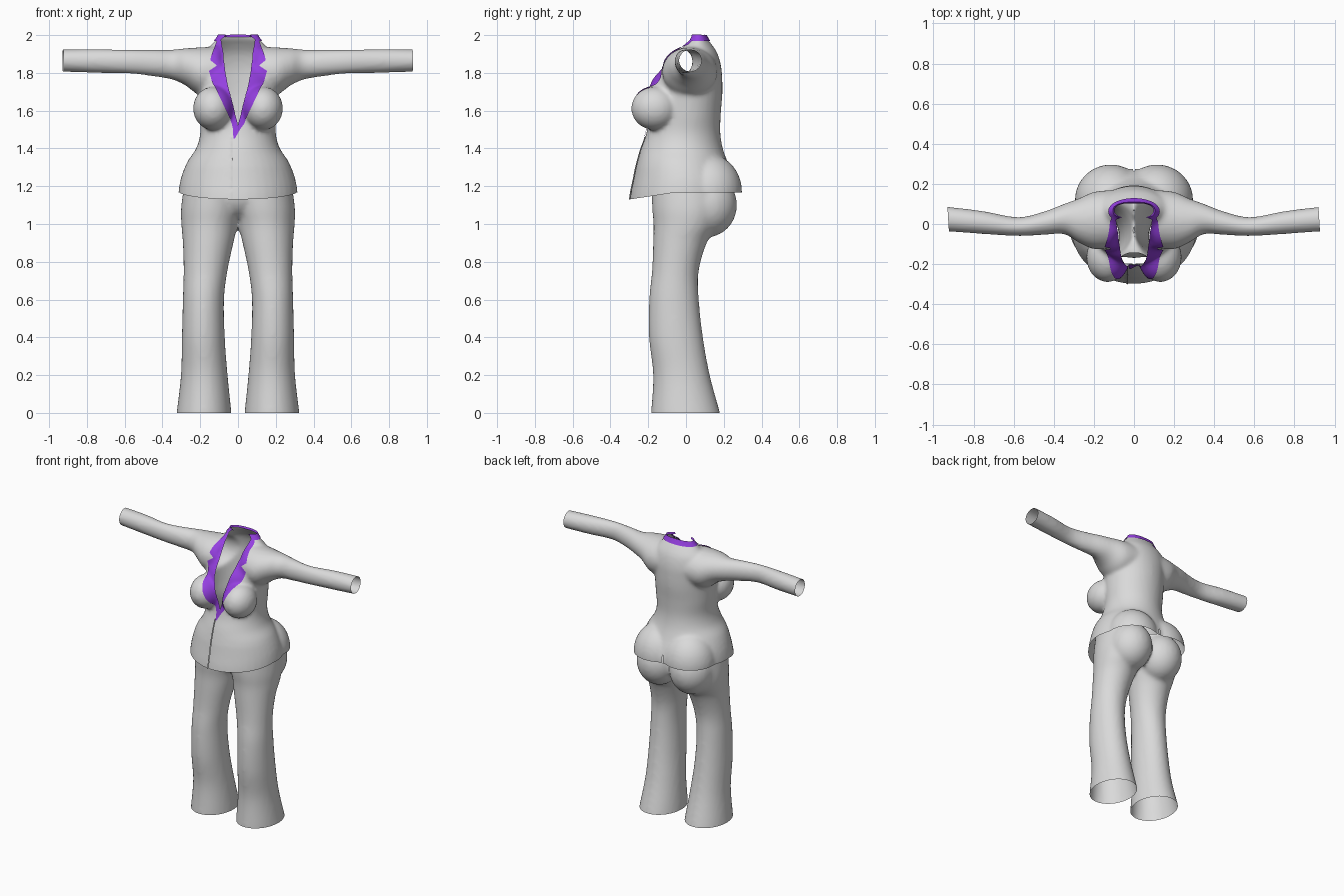
import bpy, bmesh, math
from mathutils import Vector, Matrix
from mathutils.bvhtree import BVHTree

cube = bpy.data.objects.get("Cube")
if cube:
    bpy.data.objects.remove(cube, do_unlink=True)


def material(name, colour):
    mat = bpy.data.materials.new(name)
    mat.use_nodes = True
    mat.diffuse_color = colour
    mat.node_tree.nodes["Principled BSDF"].inputs["Base Color"].default_value = colour
    return mat


GREY = material("light grey cloth", (0.7, 0.7, 0.7, 1))
PURPLE = material("purple satin", (0.3, 0.05, 0.75, 1))


def finish(name, bm, mat):
    mesh = bpy.data.meshes.new(name)
    bm.to_mesh(mesh)
    bm.free()
    obj = bpy.data.objects.new(name, mesh)
    bpy.context.collection.objects.link(obj)
    mesh.materials.append(mat)
    bpy.ops.object.select_all(action="DESELECT")
    obj.select_set(True)
    bpy.context.view_layer.objects.active = obj
    bpy.ops.object.shade_smooth_by_angle(angle=math.radians(50))
    return obj


def linear(table, t):
    """Read a value from a list of (t, value) pairs."""
    for (a, va), (b, vb) in zip(table, table[1:]):
        if t <= b:
            return va + (vb - va) * max(0, (t - a) / (b - a))
    return table[-1][1]


def rounded(rows, steps=5):
    """Smooth a list of ring rows with a Catmull-Rom spline."""
    out = []
    for i in range(len(rows) - 1):
        p = [rows[max(0, min(len(rows) - 1, i + k))] for k in (-1, 0, 1, 2)]
        for s in range(steps):
            t = s / steps
            out.append([b + t * (c - a + t * (2*a - 5*b + 4*c - d + t * (3*b - a - 3*c + d))) / 2
                        for a, b, c, d in zip(*p)])
    return out + [list(rows[-1])]


def loft(bm, rows, place, sides=40):
    """Closed tube through ellipses given as (t, u0, u1, v0, v1)."""
    rings = []
    for t, u0, u1, v0, v1 in rounded(rows):
        ring = []
        for k in range(sides):
            a = math.tau * k / sides
            u = (u0 + u1) / 2 + (u1 - u0) / 2 * math.cos(a)
            v = (v0 + v1) / 2 + (v1 - v0) / 2 * math.sin(a)
            ring.append(bm.verts.new(place(t, u, v)))
        rings.append(ring)
    for lo, hi in zip(rings, rings[1:]):
        for k in range(sides):
            n = (k + 1) % sides
            bm.faces.new((lo[k], lo[n], hi[n], hi[k]))
    bm.faces.new(rings[0][::-1])
    bm.faces.new(rings[-1])


def ellipsoid(bm, centre, radii):
    bmesh.ops.create_uvsphere(bm, u_segments=32, v_segments=20, radius=1,
                              matrix=Matrix.Translation(centre) @ Matrix.Diagonal((*radii, 1)))


def blend(bm, voxel, passes):
    """Fuse overlapping solids into one smooth skin."""
    bmesh.ops.recalc_face_normals(bm, faces=bm.faces)
    obj = finish("blend_helper", bm, GREY)
    remesh = obj.modifiers.new("Fuse", "REMESH")
    remesh.mode, remesh.voxel_size = "VOXEL", voxel
    smooth = obj.modifiers.new("Soften", "SMOOTH")
    smooth.factor, smooth.iterations = 0.5, passes
    graph = bpy.context.evaluated_depsgraph_get()
    mesh = bpy.data.meshes.new_from_object(obj.evaluated_get(graph))
    skin = bmesh.new()
    skin.from_mesh(mesh)
    bpy.data.objects.remove(obj, do_unlink=True)
    bpy.data.meshes.remove(mesh)
    return skin


def trim(bm, point, outward):
    geom = bm.verts[:] + bm.edges[:] + bm.faces[:]
    bmesh.ops.bisect_plane(bm, geom=geom, plane_co=point, plane_no=outward, clear_outer=True)


def slit(bm, x, region, move):
    """Part the cloth along an upright line and shift its two edges."""
    faces = [f for f in bm.faces if region(f.calc_center_median())]
    geom = list({g for f in faces for g in (*f.verts, *f.edges)}) + faces
    bmesh.ops.bisect_plane(bm, geom=geom, plane_co=(x, 0, 0), plane_no=(1, 0, 0))
    on_line = lambda v: abs(v.co.x - x) < 1e-4 and region(v.co)
    bmesh.ops.split_edges(bm, edges=[e for e in bm.edges if all(map(on_line, e.verts))])
    for v in [v for v in bm.verts if on_line(v) and v.is_boundary]:
        side = sum(f.calc_center_median().x - x for f in v.link_faces)
        move(v.co, 1 if side > 0 else -1)


# Trousers: two flared legs, seat and belly
bm = bmesh.new()
leg = [(-.06, .033, .33, -.185, .19), (0, .035, .325, -.185, .18), (.2, .055, .302, -.174, .126),
       (.4, .07, .297, -.196, .09), (.6, .074, .292, -.195, .068), (.75, .056, .288, -.18, .067),
       (.9, .024, .292, -.174, .11), (1, 0, .3, -.172, .17), (1.1, -.02, .3, -.18, .2),
       (1.3, -.02, .27, -.18, .2)]
for s in (1, -1):
    loft(bm, leg, lambda t, u, v: (s * u, v, t))
    ellipsoid(bm, (s * .13, .11, 1.1), (.15, .16, .17))
ellipsoid(bm, (0, -.02, 1.16), (.2, .15, .14))
bm = blend(bm, .014, 6)
trim(bm, (0, 0, 0), (0, 0, -1))
trim(bm, (0, 0, 1.24), (0, 0, 1))
finish("trousers", bm, GREY)

# Jacket: body, bust, hips and sleeves fused together
bm = bmesh.new()
body = [(1.05, .32, -.31, .26), (1.17, .315, -.298, .275), (1.25, .3, -.278, .255),
        (1.33, .268, -.258, .22), (1.4, .222, -.238, .195), (1.48, .2, -.21, .182),
        (1.58, .205, -.195, .184), (1.68, .21, -.2, .192), (1.76, .215, -.18, .192),
        (1.83, .21, -.12, .187), (1.9, .185, -.06, .168), (1.95, .14, -.015, .137),
        (1.99, .11, .025, .108), (2.06, .105, .06, .105)]
loft(bm, [(z, -w, w, f, b) for z, w, f, b in body], lambda t, u, v: (u, v, t))
sleeve = [(.1, -.12, .17, 1.68, 1.94), (.2, -.125, .16, 1.68, 1.935), (.28, -.09, .125, 1.735, 1.93),
          (.35, -.05, .1, 1.765, 1.923), (.45, -.054, .062, 1.782, 1.922), (.58, -.06, .034, 1.797, 1.922),
          (.75, -.05, .064, 1.8, 1.926), (.93, -.037, .086, 1.806, 1.924), (1, -.035, .09, 1.808, 1.924)]
for s in (1, -1):
    loft(bm, sleeve, lambda t, u, v: (s * t, u, v))
    ellipsoid(bm, (s * .132, -.165, 1.612), (.106, .125, .115))
    ellipsoid(bm, (s * .115, .12, 1.17), (.18, .177, .2))
bm = blend(bm, .012, 7)
skin = BVHTree.FromBMesh(bm)

# Open hem, cuffs and neck
trim(bm, (0, 0, 1.168), (0, 0, -1))
trim(bm, (0, 0, 1.99), (0, 0, 1))
for s in (1, -1):
    trim(bm, (s * .925, 0, 0), (s, s * .06, 0))

# Plunging neckline, with its edge pulled onto a clean curve
neckline = [(1.5, 0), (1.53, .004), (1.65, .039), (1.8, .069), (1.93, .086), (2, .094)]
gap = [f for f in bm.faces for c in [f.calc_center_median()]
       if c.z > 1.5 and c.y < .066 and abs(c.x) < linear(neckline, c.z)]
bmesh.ops.delete(bm, geom=gap, context="FACES")
for v in bm.verts:
    if v.is_boundary and 1.5 < v.co.z < 1.985 and v.co.y < .07 and abs(v.co.x) < .14:
        v.co.x = math.copysign(linear(neckline, v.co.z), v.co.x)


# Front overlap and back vent
def lap(co, side):
    co.y -= .006 * (side < 0)


def vent(co, side):
    co.x += side * .25 * max(0, 1.225 - co.z)


slit(bm, -.03, lambda c: c.y < -.1 and c.z < 1.46, lap)
slit(bm, 0, lambda c: c.y > .15 and c.z < 1.225, vent)

# Hem dips at the front
for v in bm.verts:
    if v.co.z < 1.3:
        dip = min(1, max(0, (-v.co.y - .05) / .25))
        v.co.z -= .038 * dip * (1.3 - v.co.z) / .132
finish("jacket", bm, GREY)


def drape(start, direction):
    hit, normal, *_ = skin.ray_cast(Vector(start), Vector(direction))
    if hit is None:
        hit, normal, *_ = skin.find_nearest(Vector(start) + Vector(direction))
    return hit + normal * .006


def sheet(bm, grid):
    verts = [[bm.verts.new(p) for p in row] for row in grid]
    for lo, hi in zip(verts, verts[1:]):
        for a, b, c, d in zip(lo, lo[1:], hi[1:], hi):
            bm.faces.new((a, b, c, d))


# Notched lapels laid over the chest
outline = [(1.45, .004), (1.5, .018), (1.55, .042), (1.64, .085), (1.73, .127), (1.81, .154),
           (1.838, .112), (1.865, .148), (1.9, .137), (1.97, .107), (1.99, .1)]
for s, name in ((1, "left_lapel"), (-1, "right_lapel")):
    bm = bmesh.new()
    grid = []
    for i in range(61):
        z = 1.45 + .54 * i / 60
        a, b = linear(neckline, z) - .003, linear(outline, z)
        shift = -.25 * max(0, 1.53 - z)
        grid.append([drape((s * (a + (b - a) * k / 6) + shift, -1, z), (0, 1, 0)) for k in range(7)])
    sheet(bm, grid)
    bmesh.ops.recalc_face_normals(bm, faces=bm.faces)
    finish(name, bm, PURPLE)

# Collar band folded over the back of the neck
bm = bmesh.new()
grid = []
for i in range(41):
    a = math.radians(-25 + 230 * i / 40)
    out = Vector((math.cos(a), math.sin(a), 0))
    low, rim = (drape(Vector((0, .066, z)) + out, -out) for z in (1.965, 1.988))
    grid.append([low, rim, rim - out * .006 + Vector((0, 0, .012)), rim - out * .014])
sheet(bm, grid)
bmesh.ops.recalc_face_normals(bm, faces=bm.faces)
finish("collar", bm, PURPLE)
